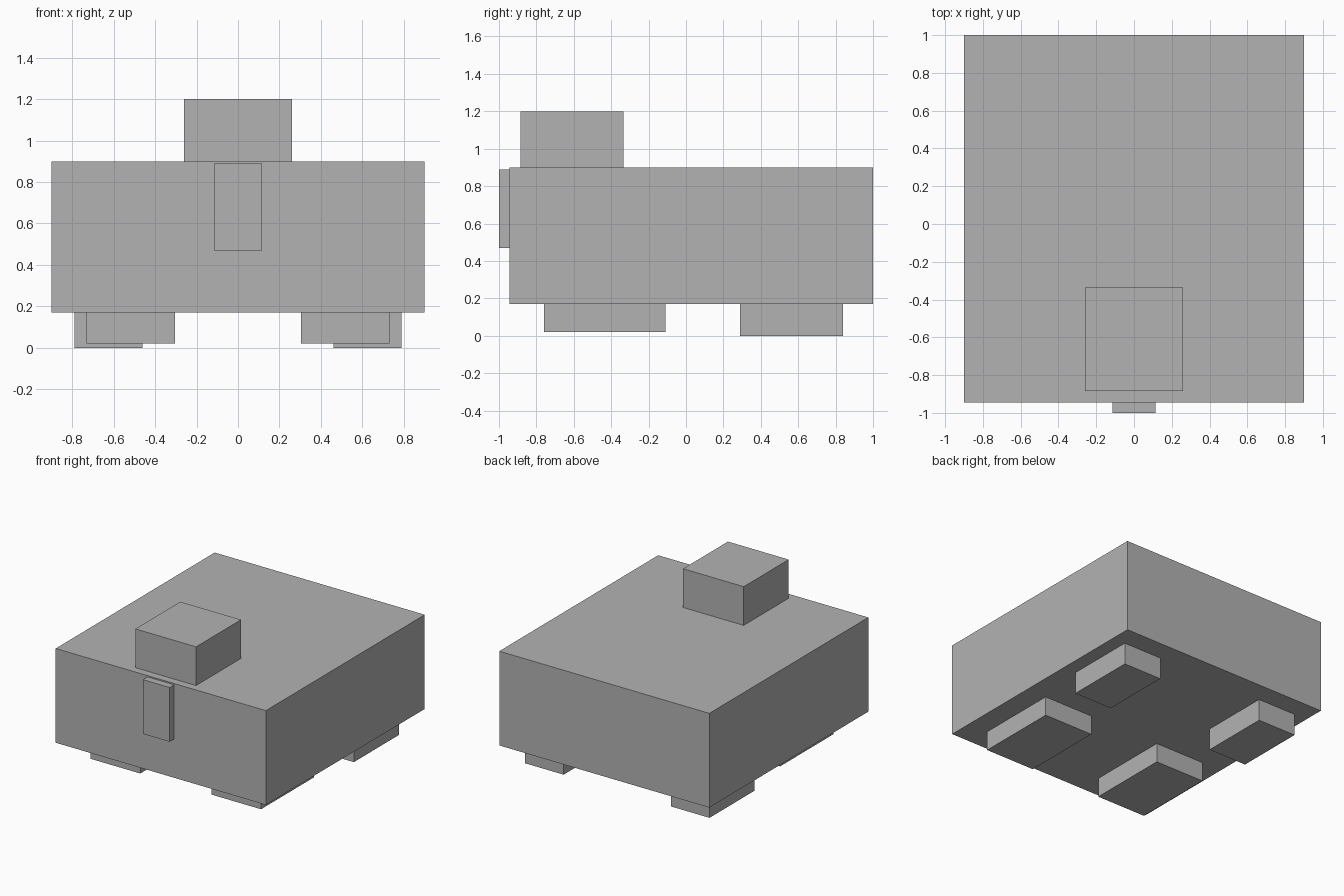
import bpy
import bmesh
from mathutils import Vector

cube = bpy.data.objects.get("Cube")
if cube:
    bpy.data.objects.remove(cube, do_unlink=True)

# One plain grey for the whole model
grey = bpy.data.materials.new("plain grey")
grey.use_nodes = True
colour = (0.45, 0.45, 0.45, 1)
grey.diffuse_color = colour
grey.node_tree.nodes["Principled BSDF"].inputs["Base Color"].default_value = colour


def box(name, x, y, z):
    """Add a box spanning the given (low, high) range on each axis."""
    low, high = (Vector(corner) for corner in zip(x, y, z))
    mesh = bpy.data.meshes.new(name)
    bm = bmesh.new()
    bmesh.ops.create_cube(bm, size=1)
    bmesh.ops.scale(bm, vec=high - low, verts=bm.verts)
    bmesh.ops.translate(bm, vec=(high - low) / 2, verts=bm.verts)
    bm.to_mesh(mesh)
    bm.free()
    mesh.materials.append(grey)
    obj = bpy.data.objects.new(name, mesh)
    obj.location = low
    bpy.context.collection.objects.link(obj)
    return obj


# Main block, with a raised block on top and a plate on the front
box("body", (-0.9, 0.9), (-0.945, 1), (0.17, 0.9))
box("top_block", (-0.26, 0.26), (-0.885, -0.335), (0.9, 1.2))
box("front_plate", (-0.115, 0.115), (-1, -0.945), (0.47, 0.89))

# Feet: the front pair is larger and closer together, the back pair is taller
for side, sign in (("left", 1), ("right", -1)):
    for end, inner, outer, y, bottom in (
        ("front", 0.305, 0.73, (-0.76, -0.11), 0.02),
        ("back", 0.46, 0.79, (0.29, 0.84), 0),
    ):
        x = sorted((sign * inner, sign * outer))
        box(f"{end}_{side}_foot", x, y, (bottom, 0.17))
